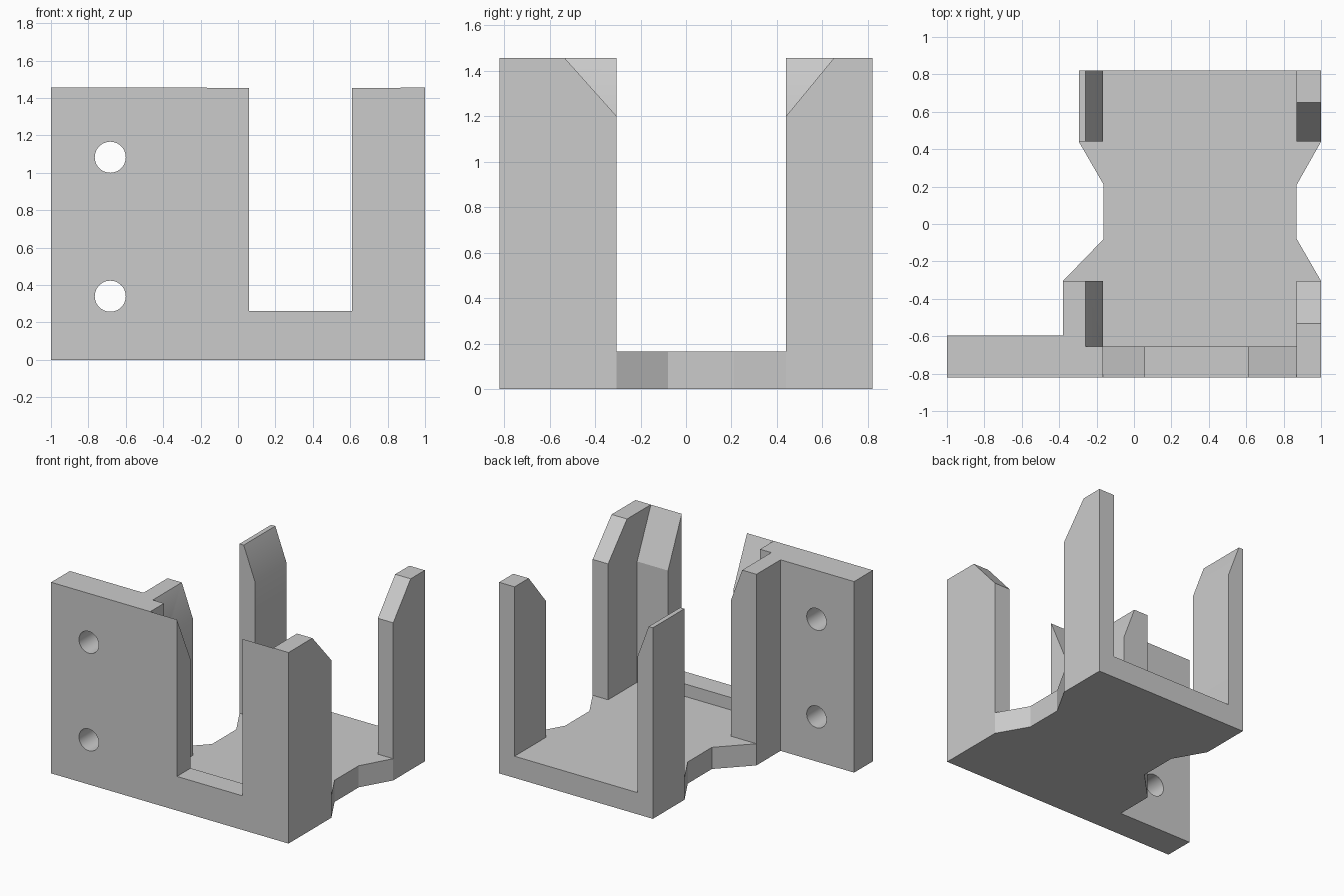
import bpy, bmesh
from math import cos, sin, tau
from mathutils import Vector

old = bpy.data.objects.get("Cube")
if old:
    bpy.data.objects.remove(old, do_unlink=True)

grey = bpy.data.materials.new("plain grey")
grey.use_nodes = True
colour = (0.6, 0.6, 0.6, 1)
grey.diffuse_color = colour
grey.node_tree.nodes["Principled BSDF"].inputs["Base Color"].default_value = colour


def prism(name, axis, outline, start, end):
    """Extrude a 2D outline along an axis; the outline uses the other two axes in order."""
    def place(p, d):
        co = list(p)
        co.insert("xyz".index(axis), d)
        return Vector(co)

    bm = bmesh.new()
    face = bm.faces.new([bm.verts.new(place(p, start)) for p in outline])
    grown = bmesh.ops.extrude_face_region(bm, geom=[face])
    moved = [v for v in grown["geom"] if isinstance(v, bmesh.types.BMVert)]
    shift = place((0, 0), end - start)
    bmesh.ops.translate(bm, vec=shift, verts=moved)
    bmesh.ops.recalc_face_normals(bm, faces=bm.faces)
    mesh = bpy.data.meshes.new(name)
    bm.to_mesh(mesh)
    bm.free()
    mesh.materials.append(grey)
    obj = bpy.data.objects.new(name, mesh)
    bpy.context.collection.objects.link(obj)
    return obj


def rect(a0, b0, a1, b1):
    return [(a0, b0), (a1, b0), (a1, b1), (a0, b1)]


TOP, FLOOR, OVER = 1.455, 0.165, 1.555
IN_R, IN_L = -0.165, 0.87          # inner faces of the side posts
WALL = -0.655                      # inner face of the front wall
GAP_F, GAP_B = -0.305, 0.44        # side openings between the posts

# Full-height block with waisted sides and the mounting flange
half = [(1, -0.82), (1, GAP_F), (IN_L, -0.08), (IN_L, 0.21), (1, GAP_B), (1, 0.82)]
other = [(-0.295, 0.82), (-0.295, GAP_B), (-0.162, 0.21), (-0.162, -0.08),
         (-0.38, GAP_F), (-0.38, -0.595), (-1, -0.595), (-1, -0.82)]
bracket = prism("bracket", "z", half + other, 0, TOP)

cutters = [
    # Central channel, tapered at the top of the right-hand posts
    prism("channel_cutter", "y", [(IN_R, FLOOR), (IN_L, FLOOR), (IN_L, OVER),
          (-0.297, OVER), (IN_R, 1.2)], WALL, 1),
    # Opening across both sides
    prism("side_cutter", "x", rect(GAP_F, FLOOR, GAP_B, OVER), -0.6, 1.2),
    # Slot in the front wall
    prism("slot_cutter", "y", rect(0.06, 0.26, 0.61, OVER), -1, -0.5),
    # Sloped inner side of the front lips
    prism("lip_cutter", "x", [(-0.865, OVER), (WALL, 1.085), (-0.6, 1.085),
          (-0.6, OVER)], IN_R, IN_L),
    # Corner chamfers of the left-hand posts
    prism("chamfer_cutter", "x", [(GAP_F, 1.1), (GAP_B, 1.1), (GAP_B, 1.2),
          (0.732, OVER), (-0.622, OVER), (GAP_F, 1.2)], 0.8, 1.1),
]
# Screw holes in the flange
for z in (0.34, 1.083):
    ring = [(-0.683 + 0.083 * cos(tau * i / 40), z + 0.083 * sin(tau * i / 40))
            for i in range(40)]
    cutters.append(prism("hole_cutter", "y", ring, -1, -0.5))

bpy.context.view_layer.objects.active = bracket
for cutter in cutters:
    cutter.hide_render = True
    mod = bracket.modifiers.new(cutter.name, "BOOLEAN")
    mod.operation = "DIFFERENCE"
    mod.solver = "EXACT"
    mod.object = cutter
    bpy.ops.object.modifier_apply(modifier=mod.name)
    bpy.data.objects.remove(cutter, do_unlink=True)

# Flat faces with smooth hole walls
bpy.ops.object.select_all(action="DESELECT")
bracket.select_set(True)
bpy.ops.object.shade_smooth_by_angle(angle=0.4)
